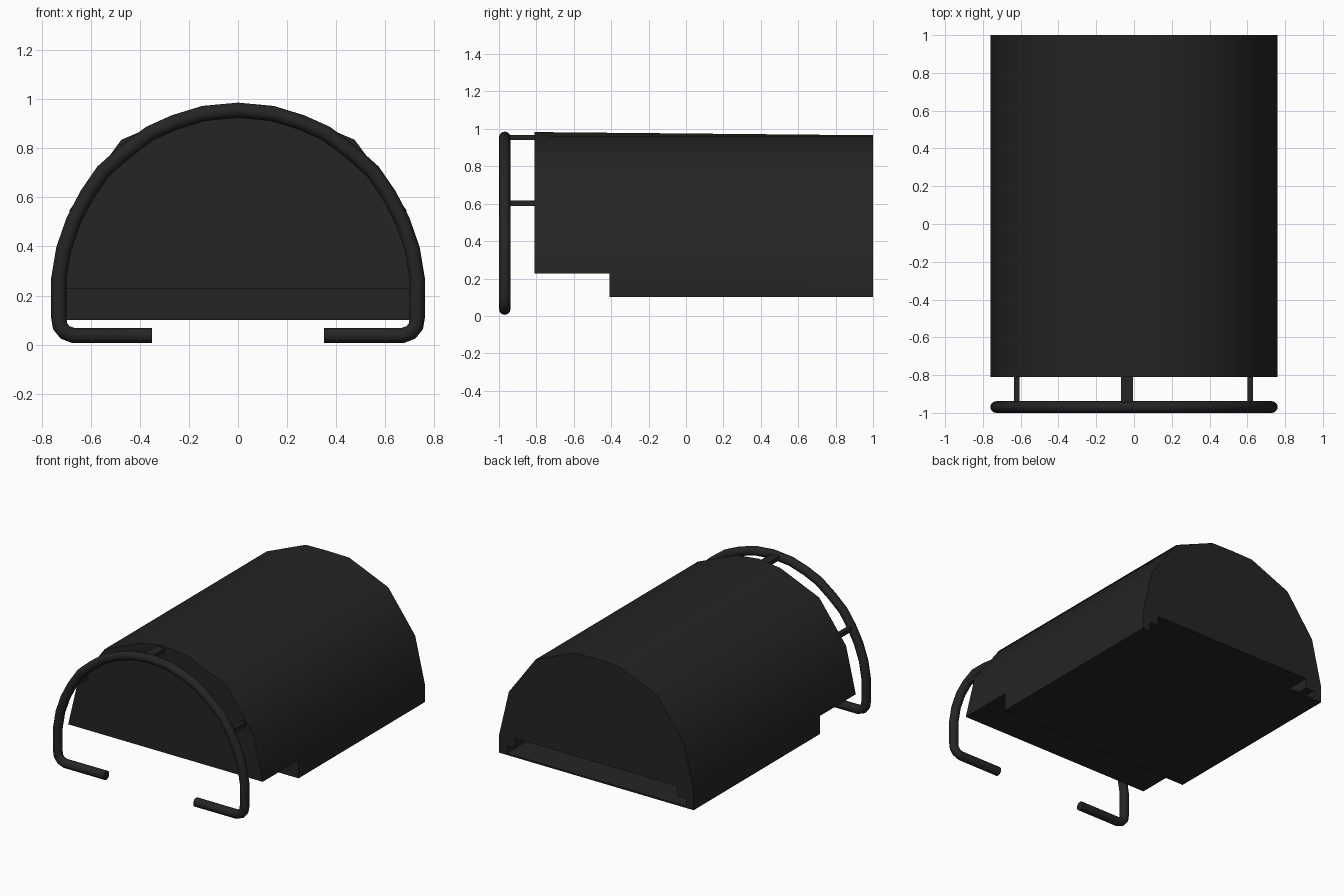
import bpy
import math
from mathutils import Vector

default = bpy.data.objects.get("Cube")
if default:
    bpy.data.objects.remove(default, do_unlink=True)

black = bpy.data.materials.new("matte_black")
black.use_nodes = True
black.diffuse_color = (0.018, 0.018, 0.018, 1)
black.node_tree.nodes["Principled BSDF"].inputs["Base Color"].default_value = black.diffuse_color


def make_object(name, verts, faces):
    mesh = bpy.data.meshes.new(name)
    mesh.from_pydata(verts, [], faces)
    mesh.materials.append(black)
    obj = bpy.data.objects.new(name, mesh)
    bpy.context.collection.objects.link(obj)
    return obj


def smooth(obj, degrees):
    bpy.ops.object.select_all(action="DESELECT")
    obj.select_set(True)
    bpy.context.view_layer.objects.active = obj
    bpy.ops.object.shade_smooth_by_angle(angle=math.radians(degrees))


def box(name, low, high):
    low, high = Vector(low), Vector(high)
    bpy.ops.mesh.primitive_cube_add(size=1, location=(low + high) / 2)
    obj = bpy.context.object
    obj.name = name
    obj.scale = high - low
    bpy.ops.object.transform_apply(location=False, rotation=False, scale=True)
    obj.data.materials.append(black)
    return obj


def cut(target, low, high):
    cutter = box("cutter", low, high)
    cutter.hide_render = True
    mod = target.modifiers.new("cut", "BOOLEAN")
    mod.operation = "DIFFERENCE"
    mod.solver = "EXACT"
    mod.object = cutter
    bpy.context.view_layer.objects.active = target
    bpy.ops.object.modifier_apply(modifier=mod.name)
    bpy.data.objects.remove(cutter, do_unlink=True)


# Arched body, slightly higher at the front
half = [(0.76, 0.1), (0.76, 0.23), (0.685, 0.55), (0.475, 0.835), (0.17, 0.963)]
left = [(-x, z) for x, z in reversed(half)]


def ring(y, crown):
    return [(x, y, z) for x, z in half + [(0, crown)] + left]


front, back = ring(-0.81, 0.983), ring(1, 0.966)
n = len(front)
faces = [(i, (i + 1) % n, n + (i + 1) % n, n + i) for i in range(n)]
faces += [tuple(reversed(range(n))), tuple(range(n, 2 * n))]
body = make_object("arched_body", front + back, faces)

# Raised front underside and stepped rear slot
cut(body, (-1, -1, 0), (1, -0.41, 0.228))
cut(body, (-0.70, -0.3, 0.112), (0.70, 1.1, 0.165))
cut(body, (-0.635, -0.3, 0.15), (0.635, 1.1, 0.235))
smooth(body, 34)

# Bent tube hoop in front of the body
side = [(0.35, 0.037), (0.67, 0.037), (0.705, 0.05), (0.725, 0.075), (0.73, 0.11),
        (0.73, 0.27), (0.71, 0.39), (0.67, 0.505), (0.615, 0.61), (0.55, 0.705),
        (0.46, 0.785), (0.36, 0.86), (0.26, 0.905), (0.14, 0.942)]
path = side + [(0, 0.955)] + [(-x, z) for x, z in reversed(side)]
radius, sides = 0.031, 12
points = [Vector((x, -0.969, z)) for x, z in path]
verts, faces = [], []
for i, p in enumerate(points):
    before = (p - points[max(i - 1, 0)]).normalized()
    after = (points[min(i + 1, len(points) - 1)] - p).normalized()
    along = (before + after).normalized()
    across = along.cross(Vector((0, 1, 0)))
    for k in range(sides):
        a = math.tau * k / sides
        verts.append(p + radius * (math.cos(a) * across + math.sin(a) * Vector((0, 1, 0))))
for i in range(len(points) - 1):
    for k in range(sides):
        a, b = i * sides + k, i * sides + (k + 1) % sides
        faces.append((a, a + sides, b + sides, b))
faces += [tuple(range(sides)), tuple(reversed(range(len(verts) - sides, len(verts))))]
hoop = make_object("front_hoop", verts, faces)
smooth(hoop, 40)

# Struts joining the hoop to the body
box("top_strut", (-0.07, -0.96, 0.94), (-0.005, -0.8, 0.968))
for name, x in (("right_strut", -0.62), ("left_strut", 0.615)):
    box(name, (x - 0.015, -0.96, 0.588), (x + 0.015, -0.8, 0.618))
